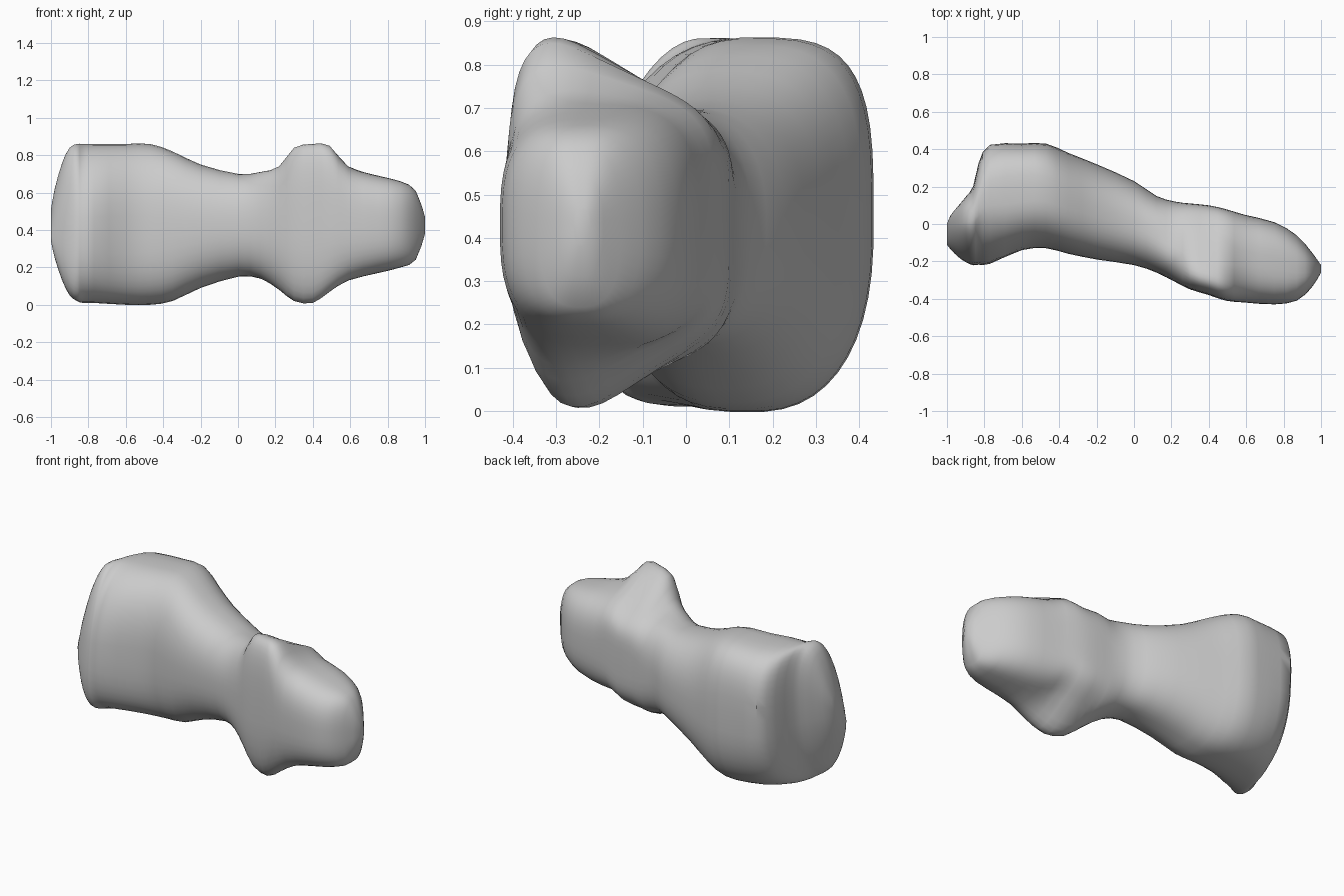
import bpy
import bmesh
import math

default = bpy.data.objects.get("Cube")
if default:
    bpy.data.objects.remove(default, do_unlink=True)

# Cross-sections along the bone, in hundredths: x, front y, back y, bottom z, top z
SECTIONS = [
    (-100, -9, -2, 34, 51), (-98, -12, 3, 25, 62), (-94, -16, 8, 13, 76),
    (-90, -19, 13, 5, 84), (-86, -21, 19, 2, 86), (-83, -21, 32, 1, 86),
    (-77, -21, 42, 1, 86), (-60, -14, 43, 0, 86), (-47, -13, 43, 0, 86),
    (-35, -16, 38, 2, 82), (-20, -19, 32, 9, 75), (0, -22, 23, 15, 70),
    (12, -26, 15, 14, 71), (22, -31, 12, 8, 74), (30, -35, 11, 2, 84),
    (40, -38, 10, 1, 86), (49, -41, 8, 7, 85), (59, -42, 5, 13, 74),
    (75, -43, 1, 17, 69), (87, -41, -6, 20, 66), (95, -34, -15, 24, 61),
    (100, -26, -22, 38, 47),
]
RING = 48


def refine(rows):
    """Insert a smoothly interpolated section between each pair."""
    result = []
    for i in range(len(rows) - 1):
        before = rows[max(i - 1, 0)]
        after = rows[min(i + 2, len(rows) - 1)]
        result.append(rows[i])
        result.append([(9 * (b + c) - a - d) / 16 for a, b, c, d
                       in zip(before, rows[i], rows[i + 1], after)])
    return result + [rows[-1]]


def bump(x, centre, width):
    return math.exp(-((x - centre) / width) ** 2)


def signed_power(value, power):
    return math.copysign(abs(value) ** power, value)


def ring_points(section):
    """Rounded box with its own corner squareness in each quadrant."""
    x, front, back, bottom, top = [value / 100 for value in section]
    middle = (bottom + top) / 2
    half = (top - bottom) / 2
    head = bump(x, -0.6, 0.25)
    end = bump(x, -0.92, 0.16)
    # The side knobs are whatever rises above the plain shaft height
    knob = max(0, half - 0.27) / 0.15 if x > 0.05 else 0
    base = 2.4 + bump(x, 0.75, 0.25) / 2
    squareness = {
        ("top", "back"): base + 1.2 * head + 2.2 * knob,
        ("top", "front"): base + 1.1 * knob - 0.5 * end,
        ("bottom", "front"): base + 0.8 * head,
        ("bottom", "back"): base + 2.2 * knob - 0.5 * end,
    }
    outline = []
    for k in range(RING):
        angle = math.tau * (k + 0.5) / RING
        c, s = math.cos(angle), math.sin(angle)
        quadrant = ("top" if s > 0 else "bottom", "back" if c > 0 else "front")
        power = 2 / squareness[quadrant]
        u = signed_power(c, power)
        # Knobs stand tall at the front and fall away to the back
        v = signed_power(s, power) * (1 + knob * ((1 - u) / 1.8) ** 1.3)
        outline.append((u, v))
    highest = max(v for u, v in outline)
    lowest = min(v for u, v in outline)
    points = []
    for u, v in outline:
        v /= highest if v > 0 else -lowest
        # The head end leans back toward its top
        y = (front + back) / 2 + u * (back - front) / 2 + 0.05 * end * v
        points.append((x, y, middle + half * v))
    return points


# Loft the sections into one closed bone
bm = bmesh.new()
rings = [[bm.verts.new(point) for point in ring_points(section)]
         for section in refine(SECTIONS)]
for lower, upper in zip(rings, rings[1:]):
    for k in range(RING):
        n = (k + 1) % RING
        bm.faces.new((lower[k], lower[n], upper[n], upper[k]))
bm.faces.new(rings[0])
bm.faces.new(rings[-1])
bmesh.ops.recalc_face_normals(bm, faces=bm.faces)

mesh = bpy.data.meshes.new("bone")
bm.to_mesh(mesh)
bm.free()
bone = bpy.data.objects.new("bone", mesh)
bpy.context.collection.objects.link(bone)

# Plain grey bone surface
grey = bpy.data.materials.new("light grey")
grey.use_nodes = True
colour = (0.6, 0.6, 0.6, 1)
grey.diffuse_color = colour
grey.node_tree.nodes["Principled BSDF"].inputs["Base Color"].default_value = colour
mesh.materials.append(grey)

# Smooth shading, with sharp creases kept
bpy.ops.object.select_all(action='DESELECT')
bone.select_set(True)
bpy.context.view_layer.objects.active = bone
bpy.ops.object.shade_smooth_by_angle(angle=math.radians(40))
